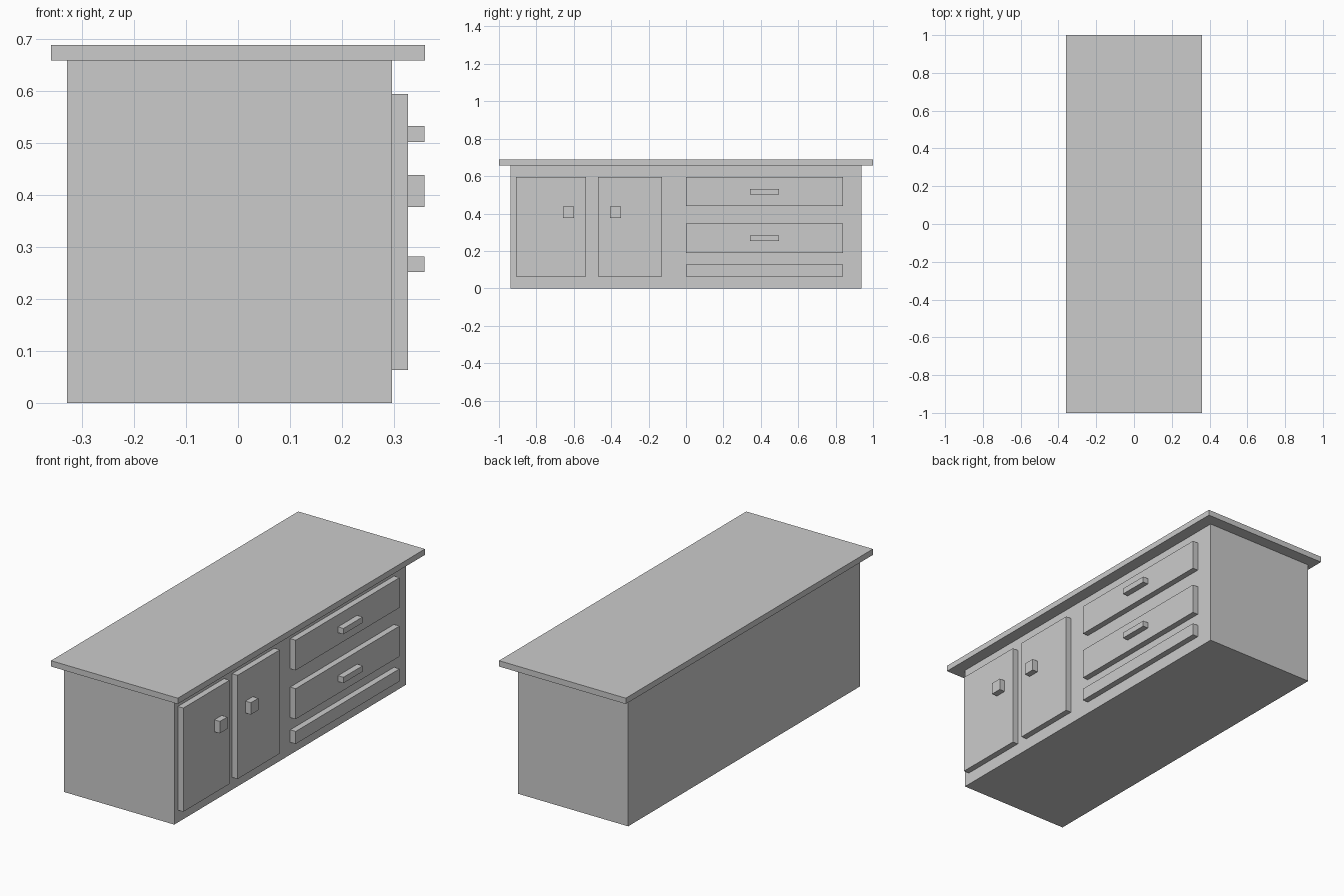
import bpy
import bmesh
from mathutils import Vector

cube = bpy.data.objects.get("Cube")
if cube:
    bpy.data.objects.remove(cube, do_unlink=True)

GREY = (0.6, 0.6, 0.6, 1.0)
grey = bpy.data.materials.new("plain grey")
grey.use_nodes = True
grey.diffuse_color = GREY
grey.node_tree.nodes["Principled BSDF"].inputs["Base Color"].default_value = GREY


def box(name, x, y, z):
    """Flat-faced box from (low, high) spans along each axis."""
    lo, hi = (Vector(corner) for corner in zip(x, y, z))
    bm = bmesh.new()
    bmesh.ops.create_cube(bm, size=1)
    for v in bm.verts:
        v.co = (lo + hi) / 2 + v.co * (hi - lo)
    mesh = bpy.data.meshes.new(name)
    bm.to_mesh(mesh)
    bm.free()
    mesh.materials.append(grey)
    obj = bpy.data.objects.new(name, mesh)
    bpy.context.collection.objects.link(obj)


# Cabinet depth levels: carcass face, panel face, handle face
FACE, PANEL, HANDLE = 0.296, 0.327, 0.358
panel_x, handle_x = (FACE, PANEL), (PANEL, HANDLE)

# Carcass and overhanging worktop
box("cabinet_body", (-0.329, FACE), (-0.938, 0.938), (0, 0.658))
box("worktop", (-0.359, 0.359), (-1, 1), (0.658, 0.688))

# Two doors with square knobs near their meeting edges
doors = {"front": ((-0.909, -0.535), -0.628), "rear": ((-0.47, -0.128), -0.377)}
for side, (span, knob_y) in doors.items():
    box(side + "_door", panel_x, span, (0.063, 0.594))
    box(side + "_door_knob", handle_x, (knob_y - 0.03, knob_y + 0.03), (0.377, 0.438))

# Drawer fronts with bar pulls
drawers = {"upper": ((0.44, 0.594), 0.517), "lower": ((0.19, 0.346), 0.267)}
for level, (span, pull_z) in drawers.items():
    box(level + "_drawer", panel_x, (0, 0.84), span)
    box(level + "_drawer_pull", handle_x, (0.342, 0.497), (pull_z - 0.015, pull_z + 0.015))

# Plain rail below the drawers
box("bottom_rail", panel_x, (0, 0.84), (0.063, 0.127))
